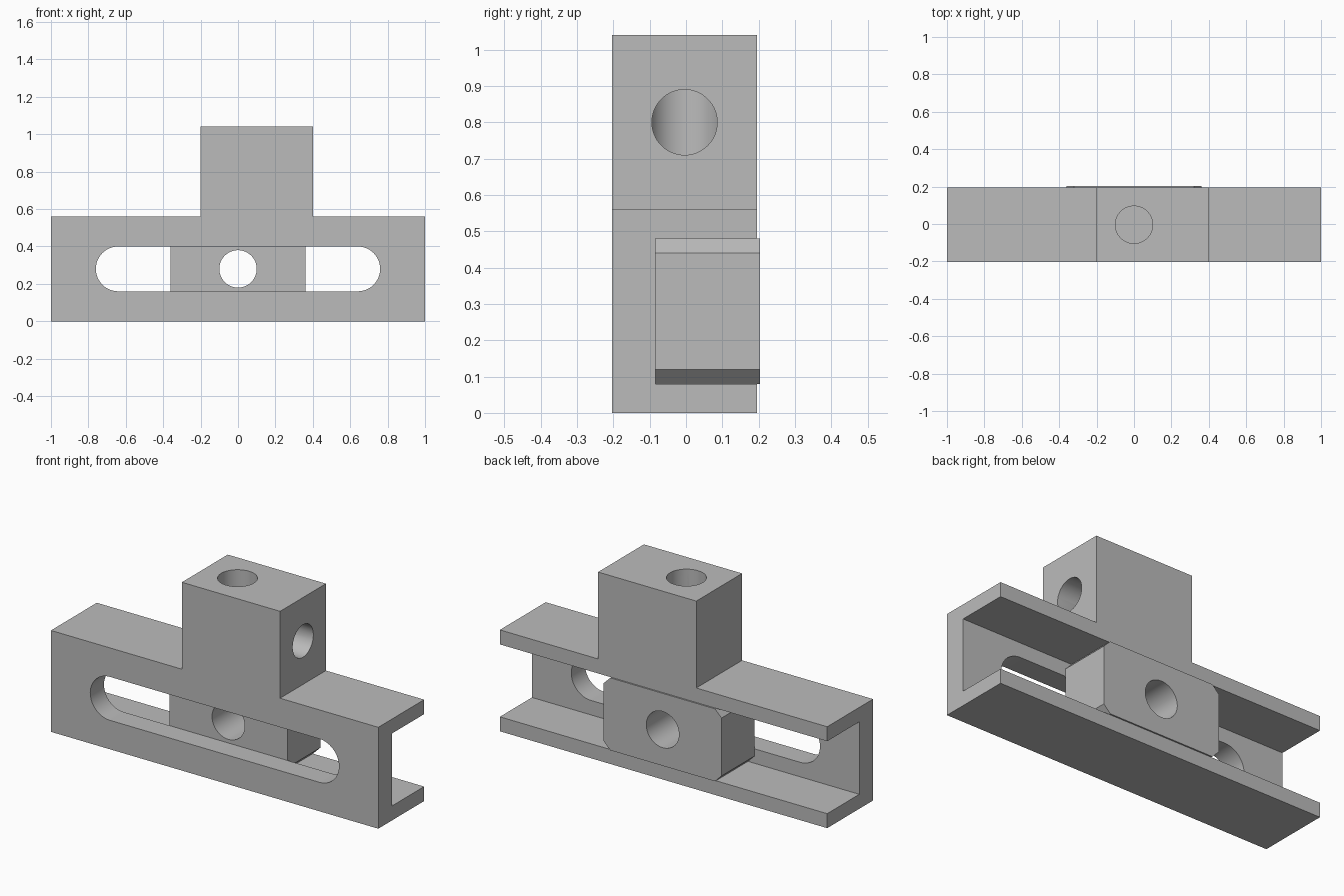
import bpy
import bmesh
from math import cos, sin, pi, radians
from mathutils import Matrix, Vector

if "Cube" in bpy.data.objects:
    bpy.data.objects.remove(bpy.data.objects["Cube"], do_unlink=True)

grey = bpy.data.materials.new("steel grey")
grey.use_nodes = True
colour = (0.5, 0.5, 0.5, 1)
grey.diffuse_color = colour
grey.node_tree.nodes["Principled BSDF"].inputs["Base Color"].default_value = colour

FRONT, BACK = -0.204, 0.196      # channel depth range
WEB = FRONT + 0.12               # inner face of the web
MID = (FRONT + BACK) / 2


def prism(name, outline, y0, y1):
    """Extrude an (x, z) outline from y0 to y1."""
    bm = bmesh.new()
    face = bm.faces.new([bm.verts.new((x, y0, z)) for x, z in outline])
    new = bmesh.ops.extrude_face_region(bm, geom=[face])["geom"]
    verts = [v for v in new if isinstance(v, bmesh.types.BMVert)]
    bmesh.ops.translate(bm, verts=verts, vec=(0, y1 - y0, 0))
    bmesh.ops.recalc_face_normals(bm, faces=bm.faces)
    return make_object(name, bm)


def rod(name, start, end, radius):
    """Round bar between two points."""
    a, b = Vector(start), Vector(end)
    turn = (b - a).to_track_quat("Z", "Y").to_matrix().to_4x4()
    bm = bmesh.new()
    bmesh.ops.create_cone(bm, cap_ends=True, segments=64, radius1=radius,
                          radius2=radius, depth=(b - a).length,
                          matrix=Matrix.Translation((a + b) / 2) @ turn)
    return make_object(name, bm)


def make_object(name, bm):
    mesh = bpy.data.meshes.new(name)
    bm.to_mesh(mesh)
    bm.free()
    mesh.materials.append(grey)
    obj = bpy.data.objects.new(name, mesh)
    bpy.context.collection.objects.link(obj)
    return obj


def activate(obj):
    bpy.ops.object.select_all(action="DESELECT")
    obj.select_set(True)
    bpy.context.view_layer.objects.active = obj


def cut(obj, *cutters):
    activate(obj)
    for cutter in cutters:
        mod = obj.modifiers.new("cut", "BOOLEAN")
        mod.operation = "DIFFERENCE"
        mod.solver = "EXACT"
        mod.object = cutter
        bpy.ops.object.modifier_apply(modifier=mod.name)
        bpy.data.objects.remove(cutter, do_unlink=True)


def rectangle(x0, x1, z0, z1):
    return [(x0, z0), (x1, z0), (x1, z1), (x0, z1)]


# Slotted channel with its upright boss, as one solid
body = prism("channel_body", [(-1, 0), (1, 0), (1, 0.56), (0.4, 0.56),
                              (0.4, 1.04), (-0.2, 1.04), (-0.2, 0.56),
                              (-1, 0.56)], FRONT, BACK)
hollow = prism("hollow_cutter", rectangle(-1.1, 1.1, 0.08, 0.48), WEB, 0.3)

# Rounded slot through the web
steps = 24
slot_outline = [(side * (0.64 + 0.12 * cos(t)), 0.28 + side * 0.12 * sin(t))
                for side in (1, -1)
                for t in (-pi / 2 + pi * i / steps for i in range(steps + 1))]
slot = prism("slot_cutter", slot_outline, -0.3, 0)

# Blind socket from the top, met by a cross hole from the left side
socket = rod("socket_cutter", (0, MID, 0.56), (0, MID, 1.2), 0.1)
cross = rod("cross_cutter", (0, MID, 0.8), (0.6, MID, 0.8), 0.09)
cut(body, hollow, slot, socket, cross)

# Sliding block with chamfered corners and a through hole
w, c = 0.36, 0.04
block = prism("sliding_block", [(-w + c, 0.08), (w - c, 0.08), (w, 0.08 + c),
                                (w, 0.48 - c), (w - c, 0.48), (-w + c, 0.48),
                                (-w, 0.48 - c), (-w, 0.08 + c)], WEB, 0.204)
cut(block, rod("bore_cutter", (0, -0.3, 0.28), (0, 0.4, 0.28), 0.1))

for part in (body, block):
    activate(part)
    bpy.ops.object.shade_smooth_by_angle(angle=radians(30))
